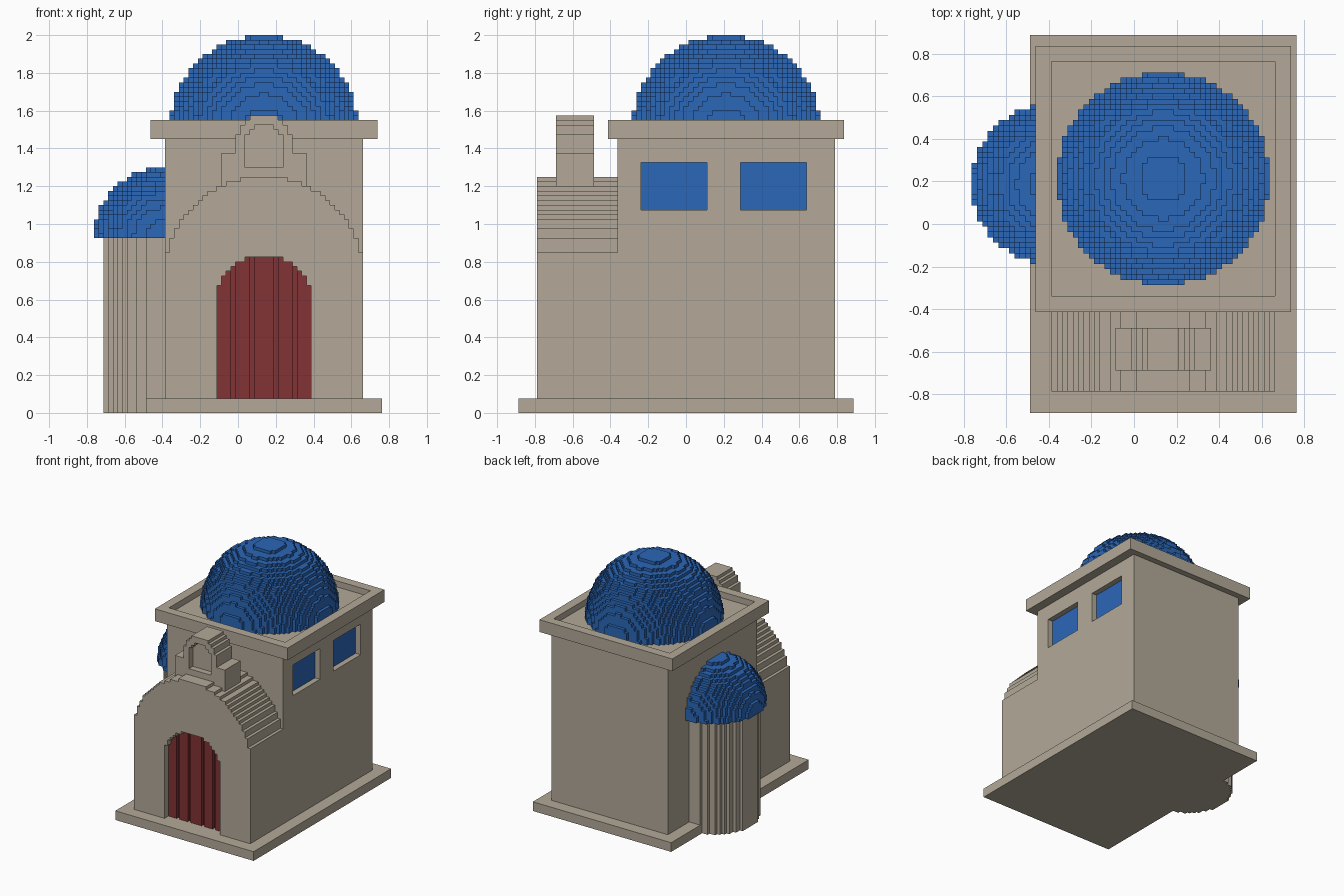
import bpy, bmesh, math

if "Cube" in bpy.data.objects:
    bpy.data.objects.remove(bpy.data.objects["Cube"])

U = 0.025      # size of one block
CX = 5.5       # centre line of the building, in blocks


def material(name, rgb):
    m = bpy.data.materials.new(name)
    m.diffuse_color = (*rgb, 1)
    m.use_nodes = True
    m.node_tree.nodes["Principled BSDF"].inputs["Base Color"].default_value = m.diffuse_color
    return m


STONE = material("sandstone", (0.451, 0.397, 0.314))
BLUE = material("dome blue", (0.024, 0.136, 0.479))
RED = material("door red", (0.223, 0.032, 0.034))


def finish(name, bm, mat):
    bmesh.ops.scale(bm, vec=(U, U, U), verts=bm.verts)
    me = bpy.data.meshes.new(name)
    bm.to_mesh(me)
    bm.free()
    ob = bpy.data.objects.new(name, me)
    bpy.context.collection.objects.link(ob)
    me.materials.append(mat)
    return ob


def extrude(name, pts, y0, y1, mat):
    """Push an x-z outline from y0 back to y1."""
    bm = bmesh.new()
    f = bm.faces.new([bm.verts.new((x, y0, z)) for x, z in pts])
    new = bmesh.ops.extrude_face_region(bm, geom=[f])["geom"]
    bmesh.ops.translate(bm, vec=(0, y1 - y0, 0),
                        verts=[g for g in new if isinstance(g, bmesh.types.BMVert)])
    bmesh.ops.recalc_face_normals(bm, faces=bm.faces)
    return finish(name, bm, mat)


def box(name, x, y, z, mat):
    pts = [(x[0], z[0]), (x[1], z[0]), (x[1], z[1]), (x[0], z[1])]
    return extrude(name, pts, y[0], y[1], mat)


def cut(target, name, x, y, z):
    cutter = box(name, x, y, z, STONE)
    cutter.hide_render = True
    cutter.hide_set(True)
    mod = target.modifiers.new(name, 'BOOLEAN')
    mod.object, mod.operation, mod.solver = cutter, 'DIFFERENCE', 'EXACT'


def arch_steps(half, zc, r):
    """Stepped round arch as (half width, height) pairs."""
    steps = []
    for w in range(half, 0, -1):
        h = round(zc + math.sqrt(r * r - (w - 0.5) ** 2))
        if not steps or steps[-1][1] != h:
            steps.append((w, h))
    return steps


def outline(steps, z0):
    """Left to right stepped outline starting and ending at z0."""
    left, z = [], z0
    for w, h in steps:
        left += [(-w, z), (-w, h)]
        z = h
    return [(CX + x, z) for x, z in left] + [(CX - x, z) for x, z in reversed(left)]


def blocks(name, cells, origin, mat):
    """Outer skin of a set of unit blocks."""
    bm, verts = bmesh.new(), {}
    for c in cells:
        for a in range(3):
            for s in (0, 1):
                n = list(c)
                n[a] += 2 * s - 1
                if tuple(n) in cells:
                    continue
                quad = []
                for i, j in ((0, 0), (1, 0), (1, 1), (0, 1)):
                    p = list(c)
                    p[a] += s
                    p[(a + 1) % 3] += i
                    p[(a + 2) % 3] += j
                    p = tuple(p)
                    if p not in verts:
                        verts[p] = bm.verts.new([p[k] + origin[k] for k in range(3)])
                    quad.append(verts[p])
                bm.faces.new(quad if s else quad[::-1])
    return finish(name, bm, mat)


def dome(name, r, origin, mat):
    cells = {(x, y, z) for x in range(-r, r) for y in range(-r, r) for z in range(r)
             if (x + .5) ** 2 + (y + .5) ** 2 + (z + .5) ** 2 <= r * r}
    return blocks(name, cells, origin, mat)


# Base slab and main hall with two recessed windows on the right
box("base_slab", (-19.5, 30.5), (-35.5, 35.5), (0, 3), STONE)
hall = box("hall", (-15.5, 26.5), (-14.5, 31.5), (3, 58), STONE)
for i, y in enumerate((-9.5, 11.5)):
    cut(hall, f"window_cutter_{i}", (24.5, 28), (y, y + 14), (43, 53))
    box(f"window_pane_{i}", (24.2, 24.7), (y, y + 14), (43, 53), BLUE)

# Roof with raised parapet
roof = box("roof_parapet", (-18.5, 29.5), (-16.5, 33.5), (58, 62), STONE)
cut(roof, "roof_cutter", (-15.5, 26.5), (-13.5, 30.5), (60, 64))
dome("main_dome", 20, (CX, 8.5, 60), BLUE)

# Side apse: round wall and smaller dome
apse = {(x, y, 0) for x in range(-13, 1) for y in range(-13, 13)
        if (x + .5) ** 2 + (y + .5) ** 2 <= 169}
wall = blocks("apse_wall", apse, (-15.5, 7.5, 0), STONE)
for v in wall.data.vertices:
    v.co.z *= 37
dome("apse_dome", 15, (-15.5, 7.5, 37), BLUE)

# Barrel-vaulted porch: front slab with door opening, solid behind
vault = arch_steps(21, 29, 21)
door = arch_steps(10, 23, 10.3)
extrude("porch_front", outline(vault, 3) + outline(door, 3)[::-1], -31.5, -27.5, STONE)
extrude("porch_vault", outline(vault, 3), -27.5, -14.5, STONE)

# Door: planks standing one block proud of the backing
gaps = (3, 7, 12, 16)
planks = set()
for c in range(20):
    w = abs(c - 9.5) + 0.5
    top = max(h for half, h in door if half >= w)
    for z in range(3, top):
        planks.add((c, 1, z))
        if c not in gaps:
            planks.add((c, 0, z))
blocks("door", planks, (CX - 10, -29.5, 0), RED)

# Bell gable with shallow arched niche
gable = [(9, 55), (6, 59), (5, 61), (4, 62), (3, 63)]
niche = [(4, 59), (3, 60), (2, 61)]
extrude("bell_gable_front", outline(gable, 52) + outline(niche, 52)[::-1], -27.5, -25.5, STONE)
extrude("bell_gable_back", outline(gable, 48), -25.5, -19.5, STONE)
box("bell_gable_sill", (CX - 9, CX + 9), (-27.5, -25.5), (48, 52), STONE)
